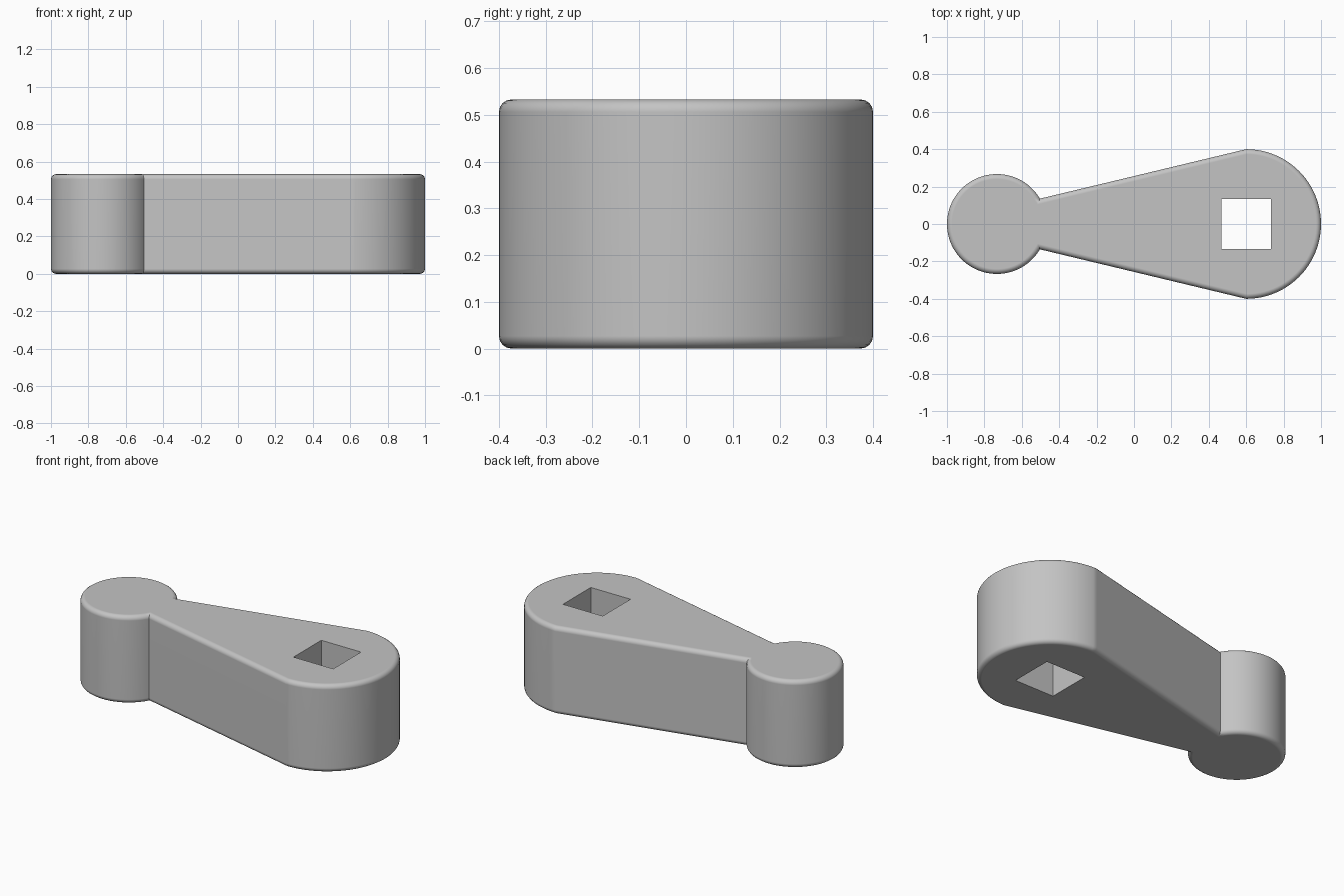
import bpy
import bmesh
from math import cos, sin, radians

cube = bpy.data.objects.get("Cube")
if cube:
    bpy.data.objects.remove(cube, do_unlink=True)

HEIGHT = 0.533
FILLET = 0.027

# Single grey material
grey = bpy.data.materials.new("plain grey")
grey.use_nodes = True
colour = (0.55, 0.55, 0.55, 1)
grey.diffuse_color = colour
grey.node_tree.nodes["Principled BSDF"].inputs["Base Color"].default_value = colour


def arc(cx, radius, start, end, steps):
    """Points along an arc centred on the x axis, angles in degrees."""
    angles = [radians(start + (end - start) * i / steps) for i in range(steps + 1)]
    return [(cx + radius * cos(a), radius * sin(a), 0) for a in angles]


# Lever outline: broad rounded end, tapering arm, small round end
outline = arc(0.6, 0.4, -90, 90, 48) + arc(-0.733, 0.267, 30.5, 329.5, 72)

bm = bmesh.new()
base = bm.faces.new([bm.verts.new(p) for p in outline])
top = bmesh.ops.extrude_face_region(bm, geom=[base])
top_verts = [g for g in top["geom"] if isinstance(g, bmesh.types.BMVert)]
bmesh.ops.translate(bm, verts=top_verts, vec=(0, 0, HEIGHT))
bmesh.ops.recalc_face_normals(bm, faces=bm.faces)

# Rounded top and bottom rims
rims = [e for e in bm.edges if abs(e.verts[0].co.z - e.verts[1].co.z) < 0.001]
bmesh.ops.bevel(bm, geom=rims, offset=FILLET, offset_type='OFFSET',
                segments=4, profile=0.5, affect='EDGES', clamp_overlap=False)
bmesh.ops.recalc_face_normals(bm, faces=bm.faces)
mesh = bpy.data.meshes.new("lever_body")
bm.to_mesh(mesh)
bm.free()
mesh.materials.append(grey)
lever = bpy.data.objects.new("lever_body", mesh)
bpy.context.collection.objects.link(lever)

# Square through hole
bpy.ops.mesh.primitive_cube_add(size=1, location=(0.6, 0, HEIGHT / 2))
cutter = bpy.context.object
cutter.name = "square_hole_cutter"
cutter.scale = (0.267, 0.267, 1)
cutter.data.materials.append(grey)
cutter.hide_render = True

bpy.ops.object.select_all(action='DESELECT')
lever.select_set(True)
bpy.context.view_layer.objects.active = lever
hole = lever.modifiers.new("square_hole", 'BOOLEAN')
hole.operation = 'DIFFERENCE'
hole.solver = 'EXACT'
hole.object = cutter
bpy.ops.object.modifier_apply(modifier=hole.name)
bpy.data.objects.remove(cutter, do_unlink=True)

# Smooth sides and rims, with crisp hole edges and flat caps
bpy.ops.object.shade_smooth_by_angle(angle=radians(30))
normals = lever.modifiers.new("flat_caps", 'WEIGHTED_NORMAL')
normals.keep_sharp = True
